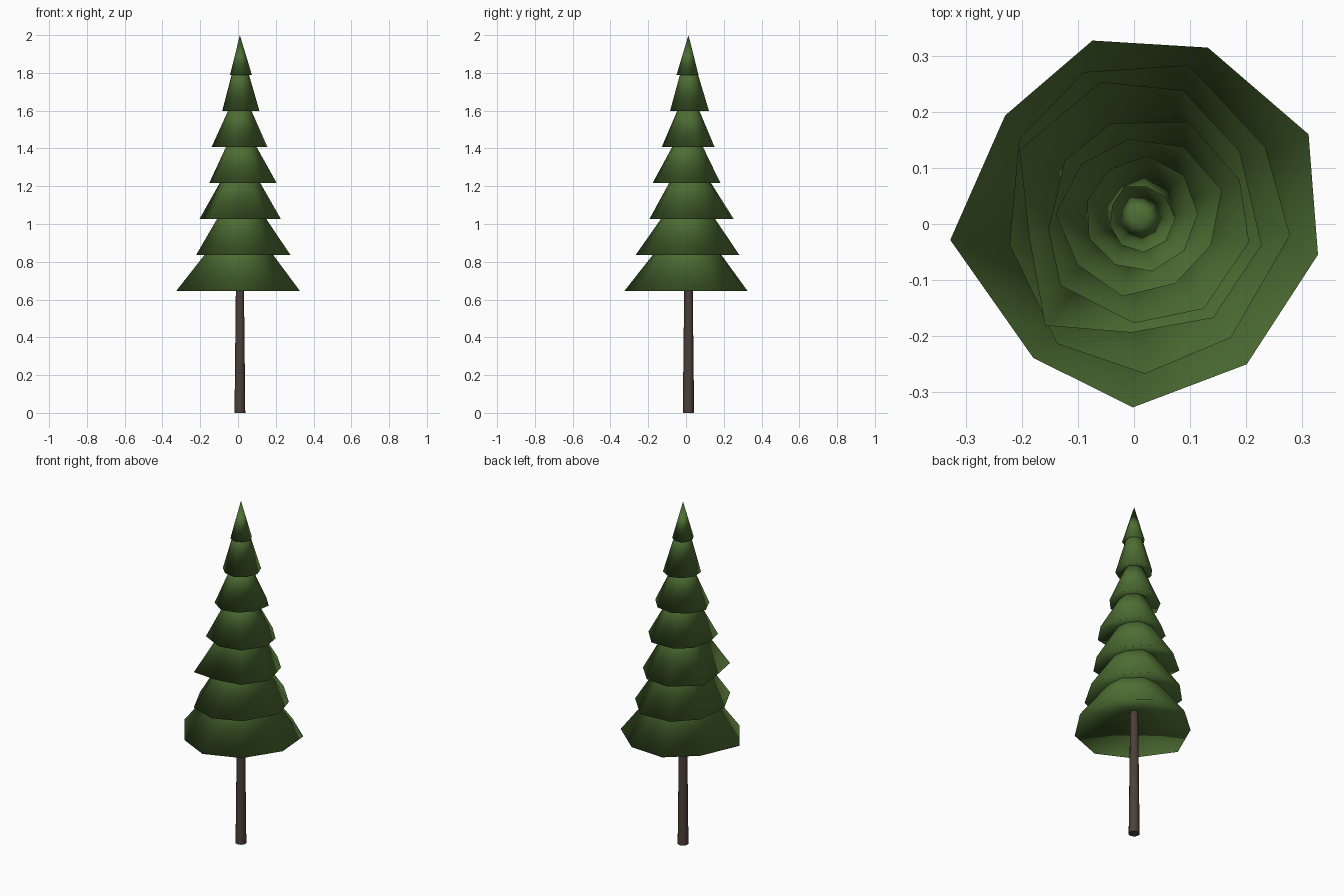
import bpy
import bmesh
from math import cos, sin, radians
from mathutils import Vector

default_cube = bpy.data.objects.get("Cube")
if default_cube:
    bpy.data.objects.remove(default_cube, do_unlink=True)

AXIS = Vector((0.01, 0.013, 0))


def make_material(name, colour):
    material = bpy.data.materials.new(name)
    material.use_nodes = True
    material.diffuse_color = (*colour, 1)
    shader = material.node_tree.nodes["Principled BSDF"]
    shader.inputs["Base Color"].default_value = (*colour, 1)
    shader.inputs["Roughness"].default_value = 0.9
    return material


def make_object(name, bm, material, sharp_angle):
    bmesh.ops.recalc_face_normals(bm, faces=bm.faces)
    mesh = bpy.data.meshes.new(name)
    bm.to_mesh(mesh)
    bm.free()
    mesh.materials.append(material)
    part = bpy.data.objects.new(name, mesh)
    bpy.context.collection.objects.link(part)
    bpy.ops.object.select_all(action="DESELECT")
    part.select_set(True)
    bpy.context.view_layer.objects.active = part
    bpy.ops.object.shade_smooth_by_angle(angle=radians(sharp_angle))


def make_tier(name, angles, radii, base, height, material):
    """Irregular cone with a shallow hollow underneath, sharing one soft rim."""
    bm = bmesh.new()
    rim = []
    for angle, radius in zip(angles, radii):
        turn = radians(angle)
        offset = Vector((radius * cos(turn), radius * sin(turn), base))
        rim.append(bm.verts.new(AXIS + offset))
    hollow = 0.32 * sum(radii) / len(radii)
    for rise in (height, hollow):
        peak = bm.verts.new(AXIS + Vector((0, 0, base + rise)))
        for index, corner in enumerate(rim):
            bm.faces.new((rim[index - 1], corner, peak))
    make_object(name, bm, material, 180)


needle_green = make_material("needle green", (0.075, 0.155, 0.033))
bark_brown = make_material("bark brown", (0.075, 0.048, 0.04))

# Trunk, tapering up inside the foliage
trunk = bmesh.new()
bmesh.ops.create_cone(trunk, cap_ends=True, segments=10,
                      radius1=0.03, radius2=0.012, depth=1.6)
bmesh.ops.translate(trunk, verts=trunk.verts, vec=AXIS + Vector((0, 0, 0.8)))
make_object("trunk", trunk, bark_brown, 65)

# Foliage tiers from the lowest up: turn, height, corner radii in hundredths
tiers = [
    (27, 0.43, (33.5, 32.5, 32.5, 30, 34, 31.5, 34, 32.5, 32.5)),
    (31, 0.40, (25.6, 28.4, 27.6, 25.6, 23.7, 27, 28, 27, 27)),
    (29, 0.38, (21.3, 23.8, 25, 24.5, 20, 25.7, 20.7, 22.3, 22.3)),
    (24, 0.35, (19, 19, 17.4, 16.7, 16.4, 18.7, 19, 20, 20)),
    (18, 0.33, (15.4, 14.7, 14, 14, 15, 14, 14.5, 13.5, 13.7)),
    (3, 0.36, (10.4, 10.8, 11, 10, 9.8, 9.8, 9.6, 10, 10)),
    (-3, 0.212, (6.4, 5.8, 5.5, 6, 5.3, 5.5, 6, 6.4, 6.4)),
]
# Uneven corner spacing of the wide lower tiers, in degrees
skews = [
    (-1, 1, -2, -4, 0, 6, 1, -1, 1),
    (-2, 1, 0, -4, 1, 6, 1, -4, 2),
    (4, 2, -3, 2, 2, 0, -3, -3, -2),
    (-4, -1, 3, -1, 4, -3, 3, 1, 3),
]
LOWEST, SPACING = 0.645, 0.1905

for number, (turn, height, sizes) in enumerate(tiers):
    skew = skews[number] if number < len(skews) else [0] * len(sizes)
    angles = [turn + 360 / len(sizes) * index + extra
              for index, extra in enumerate(skew)]
    radii = [size / 100 for size in sizes]
    make_tier(f"foliage_tier_{number + 1}", angles, radii,
              LOWEST + SPACING * number, height, needle_green)
